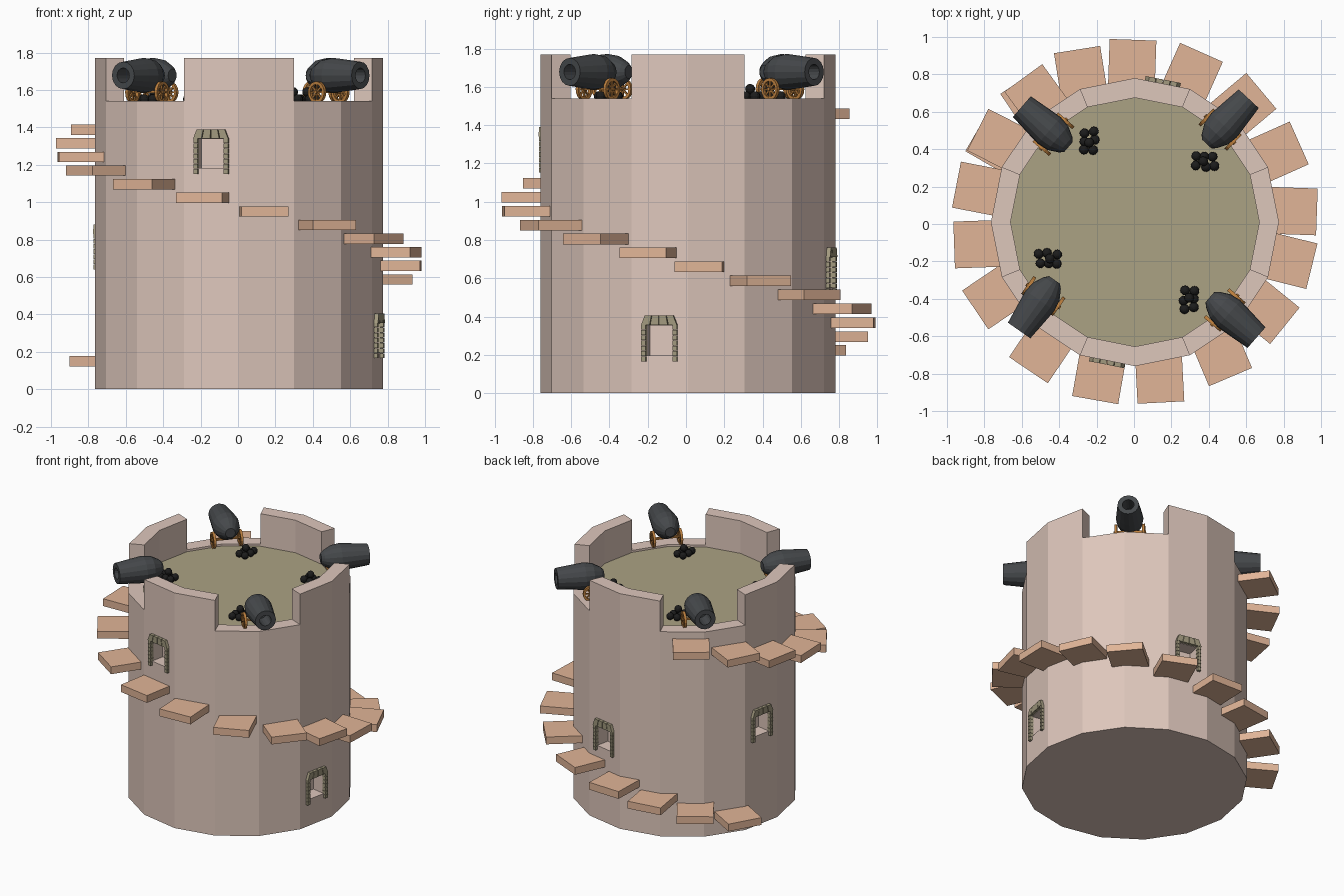
import bpy, bmesh
from math import sin, cos, pi, radians
from mathutils import Matrix, Vector

if "Cube" in bpy.data.objects:
    bpy.data.objects.remove(bpy.data.objects["Cube"])

CX, CY = 0.005, 0.01
T = Matrix.Translation


def rotz(deg):
    return Matrix.Rotation(radians(deg), 4, 'Z')


def mat(name, rgb):
    m = bpy.data.materials.new(name)
    m.diffuse_color = (*rgb, 1)
    m.use_nodes = True
    m.node_tree.nodes["Principled BSDF"].inputs["Base Color"].default_value = m.diffuse_color
    return m


STONE = mat("stone", (.73, .57, .50))
FLOOR = mat("floor_olive", (.41, .36, .23))
STEP = mat("step_clay", (.75, .46, .31))
FRAME = mat("frame_stone", (.36, .32, .21))
IRON = mat("iron", (.06, .065, .07))
WOOD = mat("wheel_wood", (.52, .22, .05))
BLACK = mat("ball_black", (.012, .012, .012))


def finish(bm, name, *mats):
    bmesh.ops.recalc_face_normals(bm, faces=bm.faces)
    me = bpy.data.meshes.new(name)
    bm.to_mesh(me)
    bm.free()
    ob = bpy.data.objects.new(name, me)
    for m in mats:
        me.materials.append(m)
    bpy.context.collection.objects.link(ob)
    return ob


def box(bm, size, matrix):
    bmesh.ops.create_cube(bm, size=1, matrix=matrix @ Matrix.Diagonal((*size, 1)))


def prism(bm, profile, x0, x1, matrix):
    """Extrude a (y, z) outline along local x."""
    a = [bm.verts.new(matrix @ Vector((x0, y, z))) for y, z in profile]
    b = [bm.verts.new(matrix @ Vector((x1, y, z))) for y, z in profile]
    n = len(a)
    bm.faces.new(a)
    bm.faces.new(b)
    for i in range(n):
        bm.faces.new((a[i], a[(i + 1) % n], b[(i + 1) % n], b[i]))


def lathe(bm, profile, n, matrix):
    """Revolve (x, r) points about local x; closed at both ends."""
    rings = [[bm.verts.new(matrix @ Vector((x, r * cos(2 * pi * k / n), r * sin(2 * pi * k / n))))
              for k in range(n)] for x, r in profile]
    for a, b in zip(rings, rings[1:]):
        for k in range(n):
            bm.faces.new((a[k], a[(k + 1) % n], b[(k + 1) % n], b[k]))
    bm.faces.new(rings[0])
    bm.faces.new(rings[-1])


# Tower body: 16 sides, with a sunken floor
R, RI, ZW, ZF, ZT, N = 0.77, 0.665, 1.54, 1.525, 1.77, 16


def pt(r, i, z):
    a = 2 * pi * i / N
    return (CX + r * cos(a), CY + r * sin(a), z)


bm = bmesh.new()
rings = [[bm.verts.new(pt(r, i, z)) for i in range(N)]
         for r, z in ((R, 0), (R, ZW), (RI, ZW), (RI, ZF))]
for a, b in zip(rings, rings[1:]):
    for i in range(N):
        bm.faces.new((a[i], a[(i + 1) % N], b[(i + 1) % N], b[i]))
bm.faces.new(rings[0])
bm.faces.new(rings[3]).material_index = 1
tower = finish(bm, "tower_body", STONE, FLOOR)

# Four parapet blocks, two sides wide each
bm = bmesh.new()
for q in range(0, N, 4):
    loops = [[bm.verts.new(pt(r, i, z)) for r, z in ((R, ZW), (R, ZT), (RI, ZT), (RI, ZW))]
             for i in (q - 1, q, q + 1)]
    for a, b in zip(loops, loops[1:]):
        for k in range(3):
            bm.faces.new((a[k], a[k + 1], b[k + 1], b[k]))
    bm.faces.new(loops[0])
    bm.faces.new(loops[2])
finish(bm, "parapet", STONE)

# Windows: recess cutters plus block frames
cut = bmesh.new()
fr = bmesh.new()
for ang, z in ((258.75, 1.15), (348.75, .165), (78.75, .52), (168.75, .64)):
    m = T((CX, CY, z)) @ rotz(ang) @ T((R * cos(pi / N), 0, 0))
    box(cut, (.2, .145, .155), m @ T((0, 0, .11)))
    for s in (-1, 1):
        for k in range(7):
            box(fr, (.03, .024, .025), m @ T((.004, s * .083, .014 + k * .0275)))
    for k in range(4):
        f0, f1 = k / 4 + .01 - .5, (k + 1) / 4 - .01 - .5
        prism(fr, [(f0 * .195, .19), (f1 * .195, .19), (f1 * .155, .24), (f0 * .155, .24)],
              -.012, .022, m)
finish(fr, "window_frames", FRAME)
cutter = finish(cut, "window_cutter", STONE)
cutter.hide_render = True
cutter.hide_set(True)
cutter.display_type = 'WIRE'
mod = tower.modifiers.new("windows", 'BOOLEAN')
mod.object = cutter
mod.operation = 'DIFFERENCE'
mod.solver = 'EXACT'

# Spiral steps: (position angle, facing angle)
bm = bmesh.new()
steps = [(150, 150), (130, 124), (110, 99), (91, 88), (69, 66), (47, 40), (26, 24),
         (4, -2), (-14, -14), (-34, -39), (-57, -67), (-81, -87), (-103, -100),
         (-126, -124), (-152, -146), (-172, -178), (-192, -191), (-211, -207), (-232, -234)]
for i, (p, f) in enumerate(steps):
    c = (CX + .845 * cos(radians(p)), CY + .845 * sin(radians(p)), .15 + .0728 * i)
    box(bm, (.26, .25, .055), T(c) @ rotz(f))
finish(bm, "spiral_steps", STEP)

# Cannons with wheels: angle, wheel midpoint
barrels, wheels = bmesh.new(), bmesh.new()
for ang, x, y in ((139, -.43, .48), (235, -.485, -.385), (319, .485, -.46), (47, .46, .505)):
    base = T((x, y, 0)) @ rotz(ang)
    lathe(barrels, [(-.105, .035), (-.085, .055), (-.03, .085), (.03, .094), (.1, .087),
                    (.225, .073), (.225, .04), (.1, .04)], 16, base @ T((0, 0, 1.678)))
    box(wheels, (.014, .19, .014), base @ T((0, 0, 1.59)))
    for s in (-1, 1):
        w = base @ T((0, s * .095, 1.588)) @ rotz(90)
        n = 16
        sec = [(-.009, .042), (.009, .042), (.009, .058), (-.009, .058)]
        ring = [[wheels.verts.new(w @ Vector((a, r * cos(2 * pi * k / n), r * sin(2 * pi * k / n))))
                 for a, r in sec] for k in range(n)]
        for k in range(n):
            a, b = ring[k], ring[(k + 1) % n]
            for j in range(4):
                wheels.faces.new((a[j], a[(j + 1) % 4], b[(j + 1) % 4], b[j]))
        for k in range(4):
            box(wheels, (.009, .088, .009), w @ Matrix.Rotation(k * pi / 4, 4, 'X'))
        lathe(wheels, [(-.016, .01), (.016, .01)], 8, w)
finish(barrels, "cannon_barrels", IRON)
finish(wheels, "cannon_wheels", WOOD)

# Cannonball piles
bm = bmesh.new()
offsets = [(.025, .045, 0), (-.025, .035, 0), (.03, 0, 0), (-.025, -.01, 0),
           (-.028, -.052, 0), (.022, -.055, 0), (0, -.015, .038)]
for x, y, rot in ((-.24, .45, 0), (-.465, -.185, 90), (.295, -.41, 180), (.385, .335, 270)):
    for o in offsets:
        bmesh.ops.create_uvsphere(bm, u_segments=12, v_segments=8, radius=.026,
                                  matrix=T((x, y, ZF + .026)) @ rotz(rot) @ T(o))
finish(bm, "cannonballs", BLACK)
